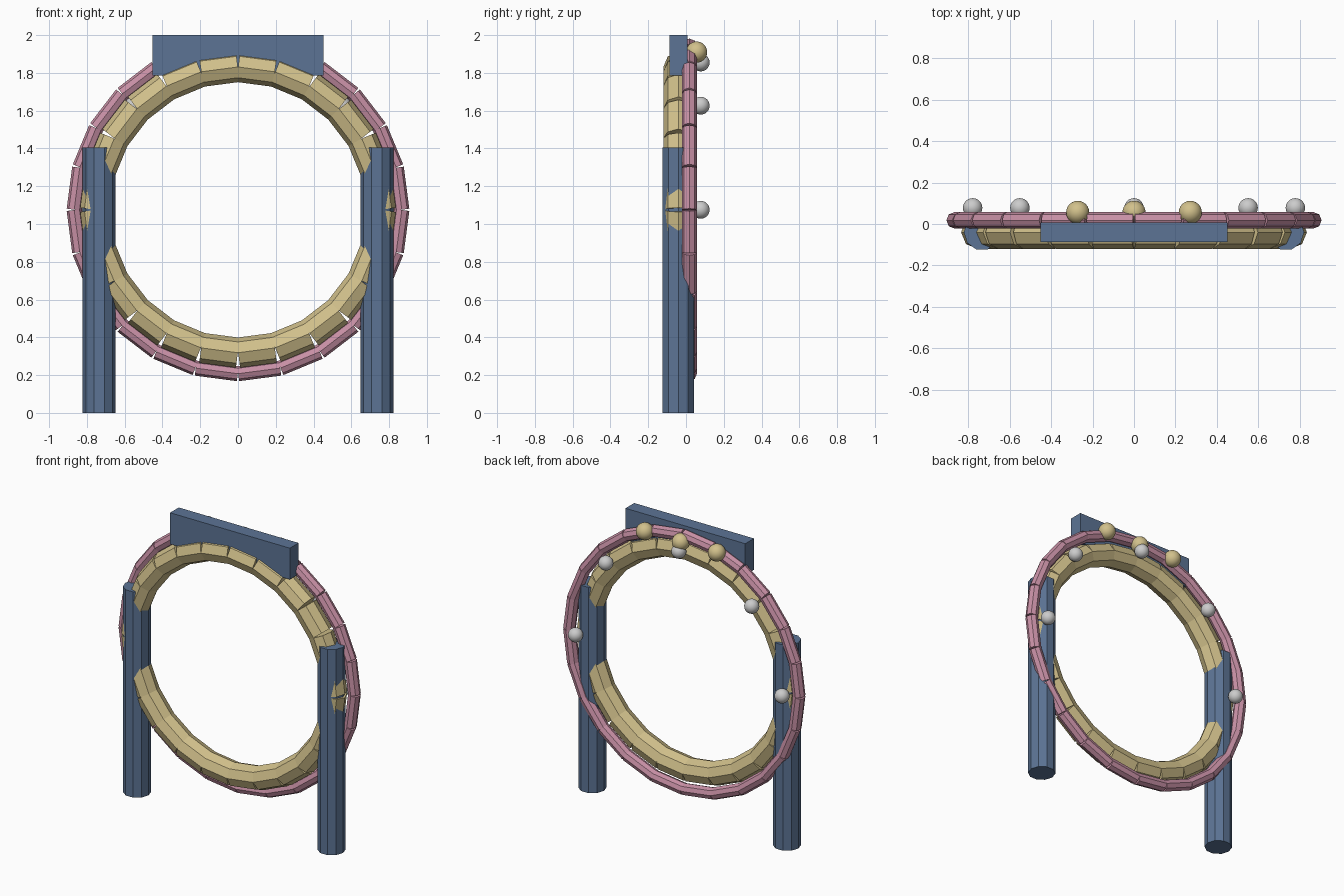
import bpy, bmesh
from math import pi, cos, sin, radians
from mathutils import Matrix

cube = bpy.data.objects.get("Cube")
if cube:
    bpy.data.objects.remove(cube, do_unlink=True)

CENTRE_Z = 1.075   # height of the ring centre
FRAME_Y = -0.04    # depth of the frame and the inner ring


def material(name, rgb):
    m = bpy.data.materials.new(name)
    m.use_nodes = True
    m.diffuse_color = (*rgb, 1)
    m.node_tree.nodes["Principled BSDF"].inputs["Base Color"].default_value = (*rgb, 1)
    return m


BLUE = material("slate blue", (0.107, 0.175, 0.3))
GOLD = material("pale gold", (0.64, 0.53, 0.26))
PINK = material("dusty pink", (0.58, 0.28, 0.38))
GREY = material("light grey", (0.6, 0.6, 0.6))


def finish(name, bm, mat, smooth=False):
    mesh = bpy.data.meshes.new(name)
    for f in bm.faces:
        f.smooth = smooth
    bm.to_mesh(mesh)
    bm.free()
    mesh.materials.append(mat)
    ob = bpy.data.objects.new(name, mesh)
    bpy.context.collection.objects.link(ob)
    return ob


def add_cylinder(bm, radius, length, sides, matrix):
    bmesh.ops.create_cone(bm, cap_ends=True, segments=sides, radius1=radius,
                          radius2=radius, depth=length, matrix=matrix)


def segmented_ring(name, ring_radius, tube_radius, y, mat, count=24):
    """Ring of straight rods whose ends meet at the tube centre."""
    bm = bmesh.new()
    length = 2 * ring_radius * sin(pi / count)
    for i in range(count):
        a = 2 * pi * (i + 0.5) / count
        place = Matrix.Translation((ring_radius * cos(a), y, CENTRE_Z + ring_radius * sin(a)))
        add_cylinder(bm, tube_radius, length, 8, place @ Matrix.Rotation(-a, 4, 'Y'))
    return finish(name, bm, mat)


def ball(name, radius, location, mat):
    bm = bmesh.new()
    bmesh.ops.create_uvsphere(bm, u_segments=24, v_segments=16, radius=radius,
                              matrix=Matrix.Translation(location))
    return finish(name, bm, mat, smooth=True)


# Rings
segmented_ring("inner_ring", 0.75, 0.08, FRAME_Y, GOLD)
segmented_ring("outer_ring", 0.86, 0.04, 0.018, PINK)

# Side posts
for side, x in (("left", 0.735), ("right", -0.735)):
    bm = bmesh.new()
    add_cylinder(bm, 0.0875, 1.405, 10,
                 Matrix.Translation((x, FRAME_Y, 1.405 / 2)) @ Matrix.Rotation(pi / 2, 4, 'Z'))
    finish(side + "_post", bm, BLUE)

# Top beam
bm = bmesh.new()
bmesh.ops.create_cube(bm, size=1, matrix=Matrix.Translation((0, FRAME_Y, 1.893))
                      @ Matrix.Diagonal((0.905, 0.094, 0.214, 1)))
finish("top_beam", bm, BLUE)

# Gold balls in a row behind the beam
for i in (-1, 0, 1):
    ball(f"gold_ball_{i + 2}", 0.056, (0.272 * i, 0.056, 1.91), GOLD)

# Grey balls around the upper half of the ring
for i in range(5):
    a = radians(45 * i)
    ball(f"grey_ball_{i + 1}", 0.047, (0.78 * cos(a), 0.078, CENTRE_Z + 0.78 * sin(a)), GREY)
